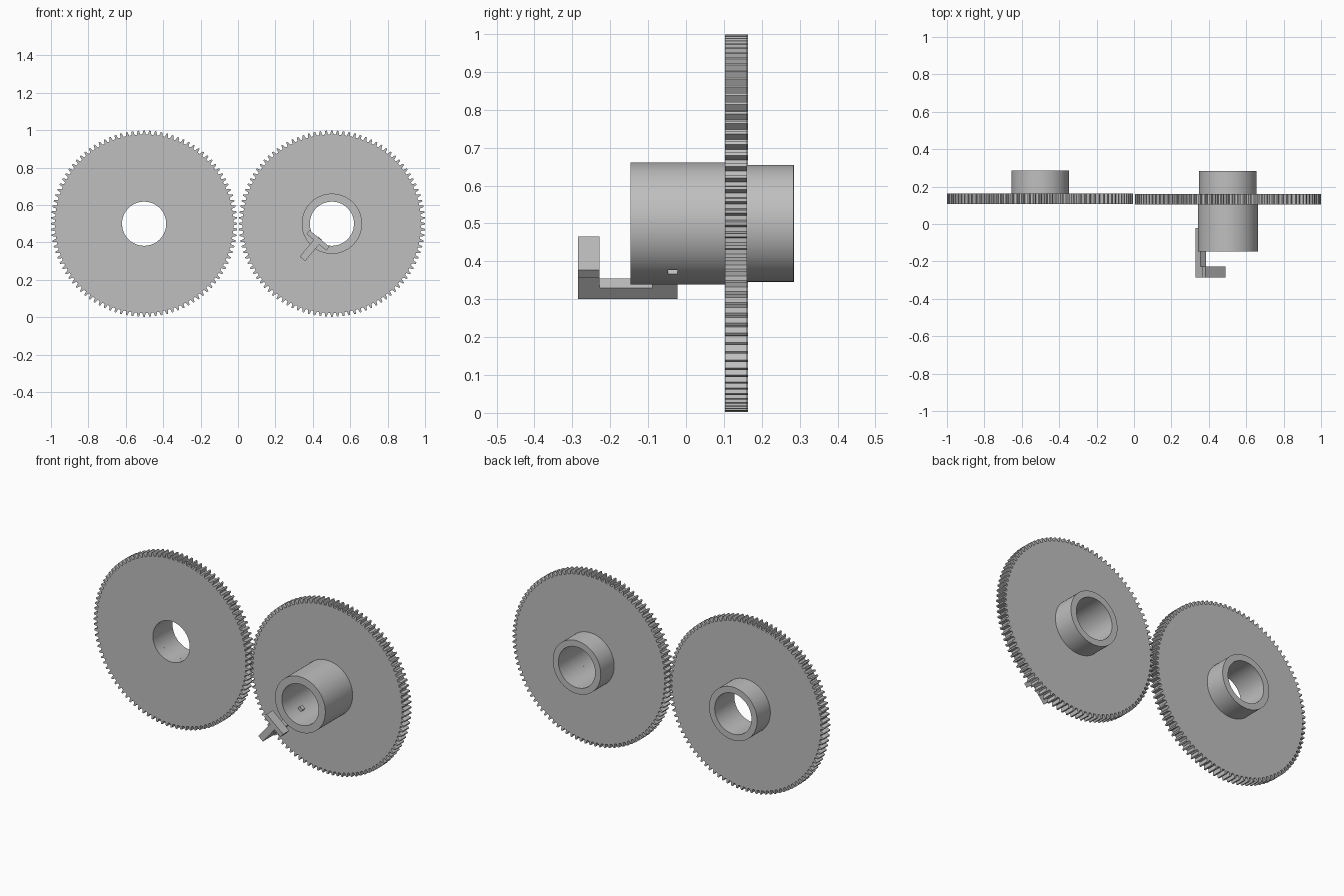
import bpy, bmesh, math
from mathutils import Matrix, Vector

cube = bpy.data.objects.get("Cube")
if cube:
    bpy.data.objects.remove(cube)

grey = bpy.data.materials.new("plain_grey")
grey.use_nodes = True
colour = (0.52, 0.52, 0.52, 1)
grey.diffuse_color = colour
grey.node_tree.nodes["Principled BSDF"].inputs["Base Color"].default_value = colour

BORE, TEETH = 0.118, 100
TIP, ROOT = 0.498, 0.477
FRONT, BACK = 0.103, 0.161


def finish(name, bm, smooth=False):
    bmesh.ops.recalc_face_normals(bm, faces=bm.faces)
    mesh = bpy.data.meshes.new(name)
    bm.to_mesh(mesh)
    bm.free()
    mesh.materials.append(grey)
    obj = bpy.data.objects.new(name, mesh)
    bpy.context.collection.objects.link(obj)
    if smooth:
        bpy.ops.object.select_all(action='DESELECT')
        obj.select_set(True)
        bpy.context.view_layer.objects.active = obj
        bpy.ops.object.shade_smooth_by_angle(angle=math.radians(25))
    return obj


def ring_body(name, cx, outline, y0, y1):
    """Bored body along y; outline is a list of (angle, outer radius)."""
    bm = bmesh.new()
    rings = []
    for outer, y in ((True, y0), (True, y1), (False, y1), (False, y0)):
        ring = []
        for a, radius in outline:
            r = radius if outer else BORE
            ring.append(bm.verts.new((cx + r * math.cos(a), y, 0.5 + r * math.sin(a))))
        rings.append(ring)
    n = len(outline)
    for k, ring in enumerate(rings):
        nxt = rings[(k + 1) % len(rings)]
        for i in range(n):
            j = (i + 1) % n
            bm.faces.new((ring[i], ring[j], nxt[j], nxt[i]))
    return finish(name, bm, smooth=True)


def circle(r, n=96):
    return [(math.tau * i / n, r) for i in range(n)]


def gear_outline():
    step = math.tau / TEETH
    tooth = ((-0.30, ROOT), (-0.13, TIP), (0.13, TIP), (0.30, ROOT))
    return [((i + f) * step, r) for i in range(TEETH) for f, r in tooth]


# Gears with short rear hubs
for side, cx, dy in (("right", -0.502, 0.003), ("left", 0.502, 0)):
    ring_body(side + "_gear", cx, gear_outline(), FRONT + dy, BACK + dy)
    ring_body(side + "_rear_hub", cx, circle(0.154), BACK + dy, 0.284 + dy / 2)

# Long front hub on the left gear
CX = 0.502
front_hub = ring_body("front_hub", CX, circle(0.161), -0.147, FRONT)


def radial_frame(degrees):
    """Local x runs outward from the axle, local y sideways, local z along +y."""
    a = math.radians(degrees)
    out = Vector((math.cos(a), 0, math.sin(a)))
    side = Vector((-math.sin(a), 0, math.cos(a)))
    m = Matrix((out, side, Vector((0, 1, 0)))).transposed().to_4x4()
    m.translation = (CX, 0, 0.5)
    return m


def prism(name, degrees, profile, y0, y1):
    """Extrude an (outward, sideways) profile along y."""
    bm = bmesh.new()
    frame = radial_frame(degrees)
    lo, hi = ([bm.verts.new(frame @ Vector((r, t, y))) for r, t in profile] for y in (y0, y1))
    bm.faces.new(lo)
    bm.faces.new(hi)
    n = len(profile)
    for i in range(n):
        j = (i + 1) % n
        bm.faces.new((lo[i], lo[j], hi[j], hi[i]))
    return finish(name, bm)


def block(name, degrees, r0, r1, half, y0, y1):
    return prism(name, degrees, [(r0, -half), (r1, -half), (r1, half), (r0, half)], y0, y1)


# Small square hole through the hub wall
cutter = block("hole_cutter", -53, 0.10, 0.19, 0.009, -0.047, -0.023)
cutter.hide_render = True
cut = front_hub.modifiers.new("hole", 'BOOLEAN')
cut.operation = 'DIFFERENCE'
cut.solver = 'EXACT'
cut.object = cutter
bpy.ops.object.select_all(action='DESELECT')
front_hub.select_set(True)
bpy.context.view_layer.objects.active = front_hub
bpy.ops.object.modifier_apply(modifier=cut.name)
bpy.data.objects.remove(cutter)

# Latch: T-shaped head, arm, foot and pin
LEAN, W = 230, 0.019
half_t = [(0.103, 0.069), (0.129, 0.069), (0.129, W), (0.245, W)]
t_profile = half_t + [(r, -t) for r, t in reversed(half_t)]
prism("latch_head", LEAN, t_profile, -0.285, -0.228)
block("latch_arm", LEAN, 0.206, 0.245, W, -0.228, -0.022)
block("latch_foot", LEAN, 0.16, 0.206, W, -0.088, -0.022)
block("latch_pin", LEAN, 0.10, 0.16, 0.012, -0.047, -0.023)
